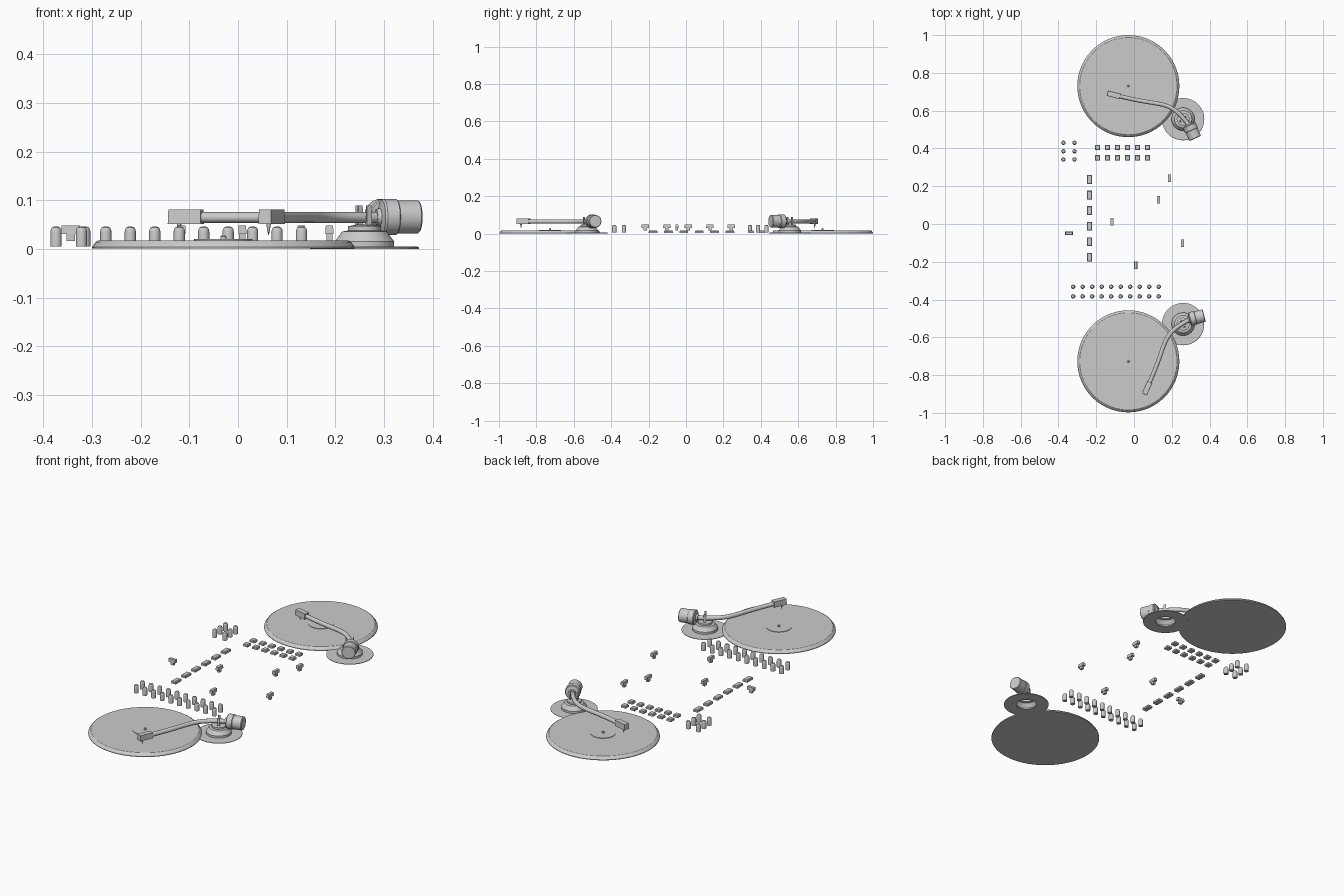
import bpy, bmesh, math
from mathutils import Vector, Matrix

if "Cube" in bpy.data.objects:
    bpy.data.objects.remove(bpy.data.objects["Cube"])


def link(name, mesh, loc=(0, 0, 0), rot=None):
    ob = bpy.data.objects.new(name, mesh)
    bpy.context.collection.objects.link(ob)
    ob.matrix_world = Matrix.Translation(loc) @ (rot or Matrix())
    return ob


def lathe(name, profile, n=32):
    """Mesh of a (radius, height) profile turned around z."""
    bm = bmesh.new()
    rings = [[bm.verts.new((r * math.cos(2 * math.pi * i / n),
                            r * math.sin(2 * math.pi * i / n), z)) for i in range(n)]
             for r, z in profile]
    for a, b in zip(rings, rings[1:]):
        for i in range(n):
            j = (i + 1) % n
            bm.faces.new((a[i], a[j], b[j], b[i]))
    bmesh.ops.remove_doubles(bm, verts=bm.verts, dist=1e-5)
    bmesh.ops.recalc_face_normals(bm, faces=bm.faces)
    me = bpy.data.meshes.new(name)
    bm.to_mesh(me)
    bm.free()
    return me


def blocks(name, parts):
    """Mesh of boxes (sx, sy, z0, z1, taper of the top, x, y)."""
    bm = bmesh.new()
    for sx, sy, z0, z1, taper, x, y in parts:
        vs = bmesh.ops.create_cube(bm, size=1)["verts"]
        for v in vs:
            t = taper if v.co.z > 0 else 0
            v.co = Vector((x + math.copysign(sx / 2 - t, v.co.x),
                           y + math.copysign(sy / 2 - t, v.co.y),
                           z1 if v.co.z > 0 else z0))
    me = bpy.data.meshes.new(name)
    bm.to_mesh(me)
    bm.free()
    return me


# Shared meshes of the turntables
platter = lathe("platter", [(0, 0.001), (0.27, 0.001), (0.27, 0.004), (0.263, 0.014),
                            (0.257, 0.018), (0, 0.018)], 96)
label = lathe("record_label", [(0.06, 0.018), (0.06, 0.0205), (0, 0.0205)], 48)
spindle = lathe("spindle", [(0.006, 0.018), (0.006, 0.026), (0.003, 0.029), (0, 0.029)], 16)
arm_plate = lathe("arm_plate", [(0.05, 0), (0.112, 0), (0.112, 0.003), (0.109, 0.005),
                                (0.05, 0.005), (0.05, 0)], 64)
pedestal = lathe("arm_pedestal", [(0.061, 0.004), (0.061, 0.016), (0.056, 0.022), (0.046, 0.036),
                                  (0.034, 0.038), (0.034, 0.047), (0.018, 0.05),
                                  (0, 0.05)], 48)
weight = lathe("counterweight", [(0, -0.05), (0.016, -0.05), (0.018, -0.042), (0.034, -0.038),
                                 (0.037, -0.034), (0.037, -0.008), (0.034, -0.006), (0.034, 0.038),
                                 (0.031, 0.041), (0, 0.041)], 48)
stylus = lathe("stylus", [(0.005, 0.053), (0.003, 0.04), (0, 0.027)], 12)
head = blocks("headshell", [(0.07, 0.029, 0.052, 0.081, 0.001, 0, 0)])
fork = blocks("arm_fork", [(0.012, 0.006, 0.045, 0.09, 0.001, 0, s * 0.018) for s in (-1, 1)])

ARM = [(-0.335, 0.121), (-0.257, 0.102), (-0.177, 0.089), (-0.097, 0.077),
       (-0.045, 0.052), (0, 0.008), (0.03, -0.028), (0.036, -0.041)]


def arm_tube():
    cu = bpy.data.curves.new("tonearm", "CURVE")
    cu.dimensions = "3D"
    cu.bevel_depth, cu.bevel_resolution, cu.use_fill_caps = 0.011, 4, True
    sp = cu.splines.new("NURBS")
    sp.points.add(len(ARM) - 1)
    for p, (x, y) in zip(sp.points, ARM):
        p.co = (x, y, 0.065, 1)
    sp.use_endpoint_u, sp.order_u, sp.resolution_u = True, 4, 8
    return cu


tube = arm_tube()

# Two turntables; the second arm is swung round by 80 degrees
for tag, cy, py, swing in (("back", 0.73, 0.555, 0), ("front", -0.727, -0.53, 80)):
    for me in (platter, label, spindle):
        link(f"{tag}_{me.name}", me, (-0.03, cy, 0))
    pivot = Vector((0.26, py, 0))
    for me in (arm_plate, pedestal):
        link(f"{tag}_{me.name}", me, pivot)
    R = Matrix.Rotation(math.radians(swing), 4, "Z")
    link(f"{tag}_tonearm", tube, pivot, R)
    link(f"{tag}_headshell", head, pivot + R @ Vector((-0.367, 0.129, 0)),
         R @ Matrix.Rotation(math.radians(-14), 4, "Z"))
    link(f"{tag}_stylus", stylus, pivot + R @ Vector((-0.381, 0.133, 0)))
    link(f"{tag}_arm_fork", fork, pivot, R @ Matrix.Rotation(math.radians(-50), 4, "Z"))
    axis = R @ Vector((0.41, -0.91, 0))
    link(f"{tag}_counterweight", weight, pivot + R @ Vector((0.047, -0.065, 0.066)),
         axis.to_track_quat("Z", "Y").to_matrix().to_4x4())

# Domed knobs: long front rows and a small group at the back left
knob = lathe("knob", [(0, 0.005), (0.0115, 0.005), (0.0115, 0.036), (0.0105, 0.041),
                      (0.008, 0.0445), (0.004, 0.0462), (0, 0.0465)], 20)
for y in (-0.332, -0.383):
    for i in range(10):
        link("front_knob", knob, (-0.322 + i * 0.0503, y, 0))
for x in (-0.374, -0.315):
    for y in (0.342, 0.385, 0.43):
        link("corner_knob", knob, (x, y, 0))

# Square pads and the column of oblong buttons
pad = blocks("pad", [(0.028, 0.028, 0.004, 0.013, 0, 0, 0), (0.028, 0.028, 0.013, 0.017, 0.003, 0, 0)])
button = blocks("button", [(0.027, 0.047, 0.003, 0.012, 0, 0, 0), (0.027, 0.047, 0.012, 0.016, 0.003, 0, 0)])
for y in (0.35, 0.405):
    for i in range(6):
        link("square_pad", pad, (-0.193 + i * 0.0528, y, 0))
for i in range(6):
    link("oblong_button", button, (-0.235, 0.235 - i * 0.0822, 0))

# Slider caps on stems, one turned sideways
slider = blocks("slider", [(0.017, 0.04, 0.031, 0.048, 0.001, 0, 0),
                           (0.013, 0.018, 0.017, 0.031, 0, 0, 0)])
for x, y in ((0.188, 0.242), (0.13, 0.128), (-0.116, 0.012), (0.257, -0.102), (0.009, -0.218)):
    link("slider_cap", slider, (x, y, 0))
link("cross_slider_cap", slider, (-0.344, -0.049, 0), Matrix.Rotation(math.pi / 2, 4, "Z"))

# Smooth shading with sharp edges kept
for ob in bpy.context.collection.objects:
    if ob.type == "MESH":
        ob.select_set(True)
        bpy.context.view_layer.objects.active = ob
bpy.ops.object.shade_smooth_by_angle(angle=math.radians(30))
